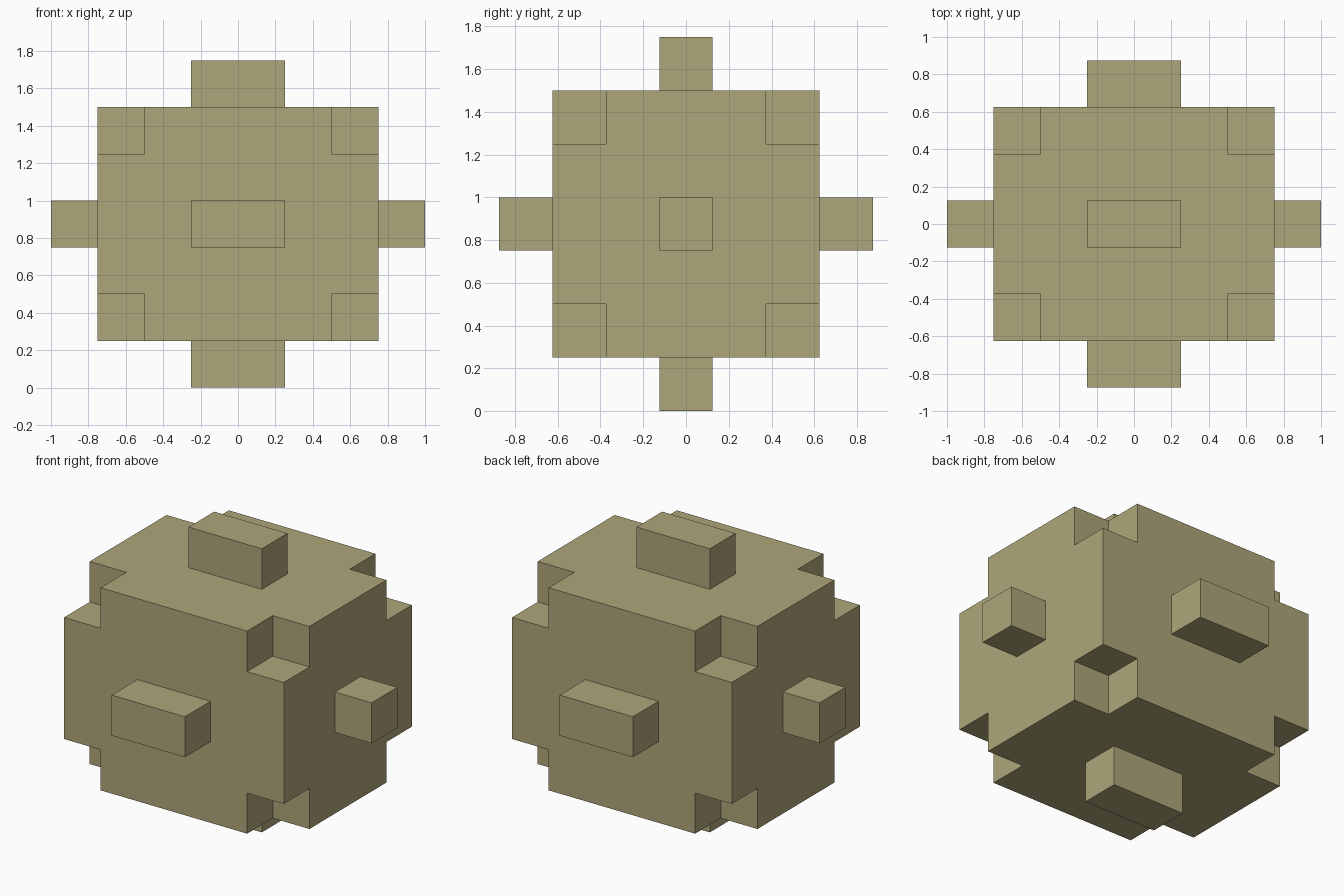
import bpy, bmesh
from itertools import product
from mathutils import Matrix

if "Cube" in bpy.data.objects:
    bpy.data.objects.remove(bpy.data.objects["Cube"])

U = 0.25                       # grid unit of the blocky design
BODY = (6 * U, 5 * U, 5 * U)   # body size
MID = 3.5 * U                  # height of the body centre

tan = bpy.data.materials.new("tan")
tan.diffuse_color = (0.43, 0.38, 0.195, 1)
tan.use_nodes = True
tan.node_tree.nodes["Principled BSDF"].inputs["Base Color"].default_value = tan.diffuse_color


def boxes(name, centres, size):
    """One object made of equal boxes, placed relative to the body centre."""
    bm = bmesh.new()
    for c in centres:
        bmesh.ops.create_cube(bm, size=1, matrix=Matrix.Translation(c) @ Matrix.Diagonal((*size, 1)))
    mesh = bpy.data.meshes.new(name)
    bm.to_mesh(mesh)
    bm.free()
    mesh.materials.append(tan)
    ob = bpy.data.objects.new(name, mesh)
    ob.location.z = MID
    bpy.context.collection.objects.link(ob)
    return ob


# Body block with a one-unit notch cut out of each of the eight corners
body = boxes("body", [(0, 0, 0)], BODY)
corners = [[s * d / 2 for s, d in zip(signs, BODY)] for signs in product((-1, 1), repeat=3)]
cutter = boxes("corner_cutter", corners, (2 * U,) * 3)
cutter.hide_render = True
cutter.display_type = 'WIRE'
notch = body.modifiers.new("corner_notches", 'BOOLEAN')
notch.operation = 'DIFFERENCE'
notch.solver = 'EXACT'
notch.object = cutter

# Apply the cut and drop the cutter
bpy.context.view_layer.objects.active = body
body.select_set(True)
bpy.ops.object.modifier_apply(modifier=notch.name)
bpy.data.objects.remove(cutter)

# Studs in the middle of each face, one unit tall
for axis, name, size in ((0, "side_studs", (U, U, U)),
                         (1, "front_back_studs", (2 * U, U, U)),
                         (2, "top_bottom_studs", (2 * U, U, U))):
    centres = []
    for s in (-1, 1):
        c = [0, 0, 0]
        c[axis] = s * (BODY[axis] + U) / 2
        centres.append(c)
    boxes(name, centres, size)
